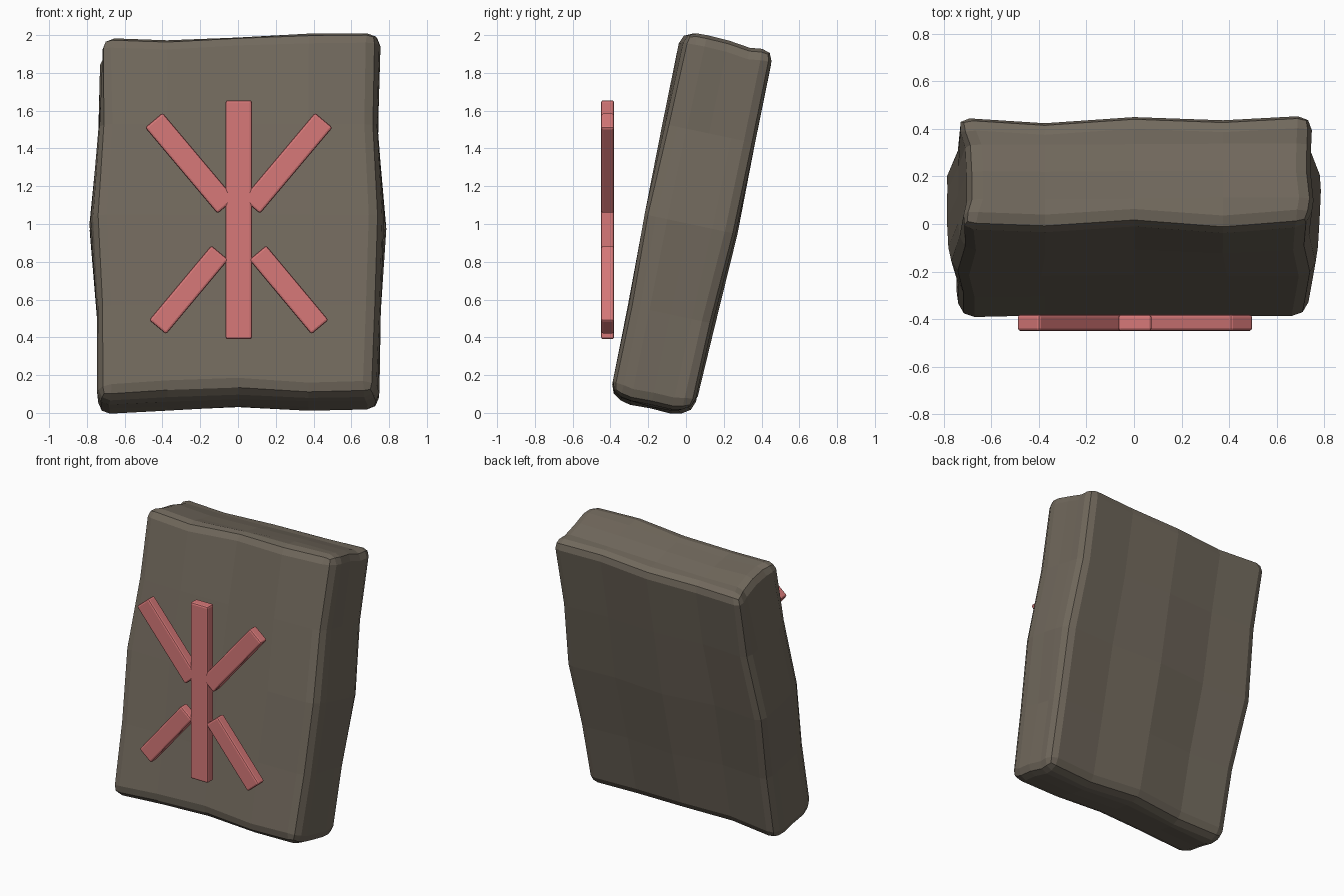
import bpy, bmesh, math, random
from mathutils import Vector

random.seed(4)
cube = bpy.data.objects.get("Cube")
if cube:
    bpy.data.objects.remove(cube, do_unlink=True)


def make_material(name, colour):
    mat = bpy.data.materials.new(name)
    mat.use_nodes = True
    mat.diffuse_color = (*colour, 1)
    bsdf = mat.node_tree.nodes["Principled BSDF"]
    bsdf.inputs["Base Color"].default_value = (*colour, 1)
    bsdf.inputs["Roughness"].default_value = 0.9
    return mat


stone = make_material("grey brown stone", (0.165, 0.14, 0.108))
red = make_material("soft red", (0.68, 0.19, 0.19))


def add_object(name, bm, mat, bevel, segments, angle):
    mesh = bpy.data.meshes.new(name)
    bm.to_mesh(mesh)
    bm.free()
    mesh.materials.append(mat)
    obj = bpy.data.objects.new(name, mesh)
    bpy.context.collection.objects.link(obj)
    mod = obj.modifiers.new("Bevel", "BEVEL")
    mod.width = bevel
    mod.segments = segments
    mod.limit_method = 'ANGLE'
    mod.angle_limit = math.radians(angle)
    return obj


def noise(amount):
    return random.uniform(-amount, amount)


# Weathered slab: a gridded block whose outer layers follow uneven outlines
HALF_WIDTH = [0.745, 0.75, 0.78, 0.745, 0.75]     # by row, bottom to top
HALF_DEPTH = [0.222, 0.228, 0.243, 0.24, 0.236]   # by row, bottom to top
BACK_WAVE = [0.008, -0.02, 0.01, -0.01, 0.008]    # by column, right to left
FRONT_WAVE = [0.005, -0.008, 0.012, -0.02, 0.005]
TOP_WAVE = [-0.01, -0.02, -0.005, 0.01, 0.012]
BOTTOM_WAVE = [0, 0.02, 0.035, 0.015, 0.025]

bm = bmesh.new()
bmesh.ops.create_cube(bm, size=2)
bmesh.ops.subdivide_edges(bm, edges=bm.edges[:], cuts=3, use_grid_fill=True)
for v in bm.verts:
    gx, gy, gz = v.co
    col, row = round(gx * 2) + 2, round(gz * 2) + 2
    x, y, z = gx * HALF_WIDTH[row], gy * HALF_DEPTH[row], gz * 0.98
    inner_layer = abs(gy) < 0.6
    if abs(gx) > 0.9:
        x += noise(0.008)
        if gy < -0.9:
            x -= gx * 0.018
        if gx < 0 and gz > 0.9 and inner_layer:
            x += 0.045
    if gy > 0.9:
        y += BACK_WAVE[col] + noise(0.006)
    elif gy < -0.9:
        y += FRONT_WAVE[col] * max(gz, 0) + noise(0.004)
    if gz > 0.9:
        z += TOP_WAVE[col] + noise(0.006)
        if gy > 0 and inner_layer:
            z -= 0.012
    elif gz < -0.9:
        z += BOTTOM_WAVE[col] + noise(0.005)
        if inner_layer:
            z -= 0.022
    v.co = Vector((x, y, z))
slab = add_object("stone_slab", bm, stone, 0.062, 2, 50)
slab.location = (0, 0.02, 1)
slab.rotation_euler.x = math.radians(-12)


# Raised mark: upright bar with two mirrored pairs of arms
def add_bar(name, start, end, width):
    (x0, z0), (x1, z1) = start, end
    bm = bmesh.new()
    bmesh.ops.create_cube(bm, size=1)
    length = math.hypot(x1 - x0, z1 - z0)
    bmesh.ops.scale(bm, vec=(width, 0.07, length), verts=bm.verts)
    bar = add_object(name, bm, red, 0.012, 2, 40)
    bar.location = (MARK_X + (x0 + x1) / 2, -0.415, (z0 + z1) / 2)
    bar.rotation_euler.y = math.atan2(x1 - x0, z1 - z0)


MARK_X = 0.004
add_bar("upright_bar", (0, 0.39), (0, 1.655), 0.14)
for side, s in (("left", 1), ("right", -1)):
    add_bar("upper_arm_" + side, (s * 0.066, 1.094), (s * 0.45, 1.55), 0.122)
    add_bar("lower_arm_" + side, (s * 0.1, 0.849), (s * 0.43, 0.454), 0.118)
